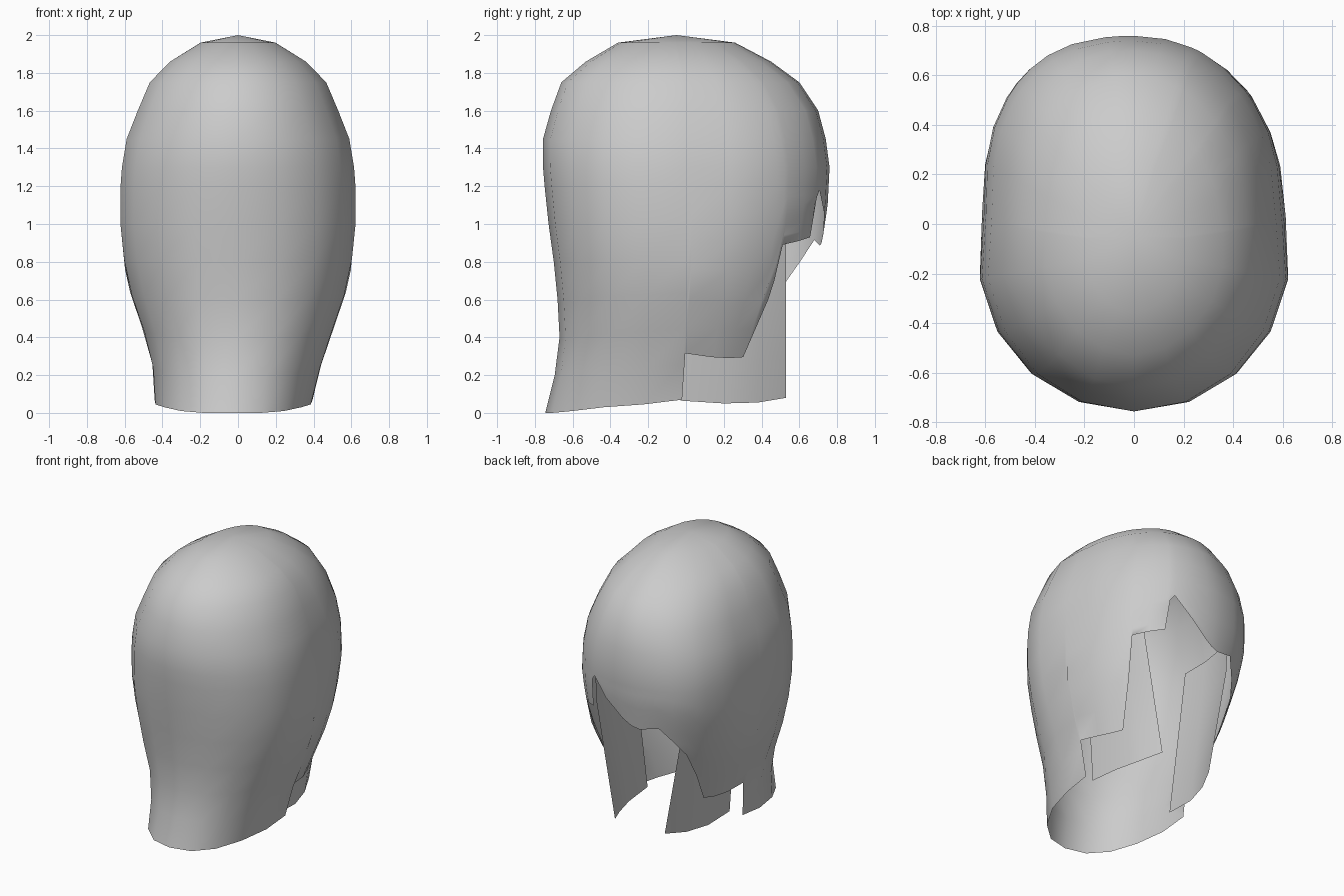
import bpy, bmesh, math

if "Cube" in bpy.data.objects:
    bpy.data.objects.remove(bpy.data.objects["Cube"], do_unlink=True)

grey = bpy.data.materials.new("hair grey")
grey.use_nodes = True
grey.diffuse_color = (0.6, 0.6, 0.6, 1)
grey.node_tree.nodes["Principled BSDF"].inputs["Base Color"].default_value = (0.6, 0.6, 0.6, 1)

# Head sections: height, half width, rear y, face-side y
SECTIONS = [
    (1.96, .20, -.36, .26), (1.86, .365, -.53, .45), (1.75, .475, -.66, .60),
    (1.6, .54, -.715, .70), (1.45, .60, -.757, .74), (1.3, .625, -.757, .76),
    (1.1, .64, -.74, .75), (.9, .625, -.715, .72), (.7, .595, -.685, .69),
    (.5, .53, -.675, .60), (.32, .46, -.665, .50), (0, .41, -.745, .45)]
MID_Y = -.1


def section(z):
    """Interpolated half width and y limits at a height."""
    for top, low in zip(SECTIONS, SECTIONS[1:]):
        if z >= low[0]:
            t = (z - low[0]) / (top[0] - low[0])
            return [l + (u - l) * t for u, l in zip(top[1:], low[1:])]
    return SECTIONS[-1][1:]


def fullness(deg, z):
    """Swell of the face-side cap (fuller on its right) and dip at the ears."""
    weight = max(0, 1 - ((z - 1.35) / .6) ** 2)
    turn = deg if deg <= 180 else deg - 360
    swell = 0
    if abs(turn) < 90:
        swell = (.02 if turn > 0 else .07) * math.sin(math.radians(2 * turn)) ** 2
    dip = .04 * math.exp(-((abs(turn) - 80) / 12) ** 2)
    return 1 + weight * (swell - dip)


def surface(deg, z):
    """Point on the hair at an angle from +y towards +x."""
    half, rear, face = section(z)
    s, c = math.sin(math.radians(deg)), math.cos(math.radians(deg))
    k = fullness(deg, z)
    power = .93 + .09 * min(1, max(0, (z - 1) / .8))
    x = k * half * math.copysign(abs(s) ** power, s)
    depth = face - MID_Y if c > 0 else MID_Y - rear
    y = MID_Y + k * depth * math.copysign(abs(c) ** power, c)
    return x - .03 * max(0, 1 - z / .32), y, z


def make_mesh(name, columns, closed=False, pole=None):
    """Skin equal-length columns of points, optionally fanned to a pole."""
    bm = bmesh.new()
    cols = [[bm.verts.new(p) for p in col] for col in columns]
    top = bm.verts.new(pole) if pole else None
    pairs = list(zip(cols, cols[1:]))
    if closed:
        pairs.append((cols[-1], cols[0]))
    for a, b in pairs:
        for i in range(len(a) - 1):
            bm.faces.new((a[i], a[i + 1], b[i + 1], b[i]))
        if top:
            bm.faces.new((top, a[0], b[0]))
    bmesh.ops.recalc_face_normals(bm, faces=bm.faces)
    # Turn every normal away from the head's axis
    if sum(f.normal.x * f.calc_center_median().x for f in bm.faces) < 0:
        bmesh.ops.reverse_faces(bm, faces=bm.faces)
    mesh = bpy.data.meshes.new(name)
    bm.to_mesh(mesh)
    bm.free()
    mesh.materials.append(grey)
    for poly in mesh.polygons:
        poly.use_smooth = True
    obj = bpy.data.objects.new(name, mesh)
    bpy.context.collection.objects.link(obj)
    return obj


# Hem of the hair: angle and lowest height
side = [(49, .295), (58, .29), (68, .295), (82, .315),
        (83, .07), (100, .045), (120, .03), (140, .01), (160, 0)]
fringe_left = [(0, .94), (11, 1.06), (21, 1.18), (23.5, 1.14), (25, .93),
               (34, .91), (43.5, .89), (45.5, .6)]
fringe_right = [(-44, .5), (-38, .7), (-31, .8), (-22, .915), (-10, .885), (-5, .9)]
hem = fringe_left + side + [(180, 0)] + [(360 - d, z) for d, z in reversed(side)]
hem += [(360 + d, z) for d, z in fringe_right]

# Cap with fringe, side locks and long rear hair
UPPER = [s[0] for s in SECTIONS[:6]] + [1.2]
STEPS = 6
columns = []
for deg, low in hem:
    heights = UPPER + [1.2 + (low - 1.2) * i / STEPS for i in range(1, STEPS + 1)]
    columns.append([surface(deg, z) for z in heights])
make_mesh("hair_cap", columns, closed=True, pole=(0, -.05, 2))

# Inner locks hanging beside the face, rooted inside the cap
ROOT = [(.36, .53, 1.15), (.41, .4, 1.15), (.44, .2, 1.15), (.44, 0, 1.15)]
CHEEK = [(.35, .53, .9), (.39, .4, .9), (.42, .2, .9), (.41, 0, .9)]
TIP = [(.2, .53, .08), (.27, .38, .055), (.32, .2, .05), (.33, -.03, .065)]
for name, sign in (("left_inner_lock", 1), ("right_inner_lock", -1)):
    locks = []
    for root, cheek, tip in zip(ROOT, CHEEK, TIP):
        pts = [[p + (q - p) * i / 4 for p, q in zip(cheek, tip)] for i in range(5)]
        locks.append([(sign * x, y, z) for x, y, z in [root] + pts])
    make_mesh(name, locks)
